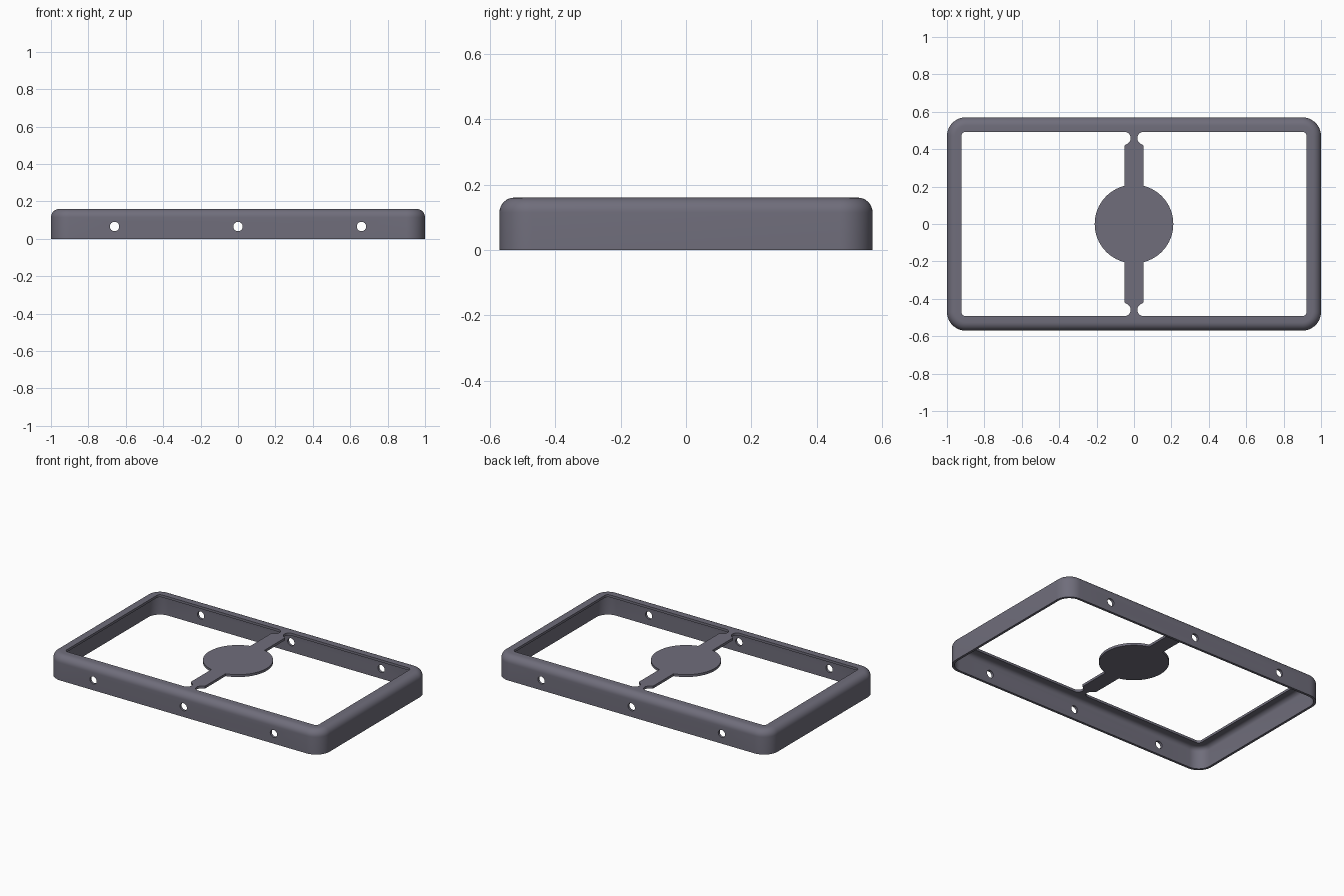
import bpy, bmesh, math

cube = bpy.data.objects.get("Cube")
if cube:
    bpy.data.objects.remove(cube, do_unlink=True)

HX, HY, H = 1.0, 0.57, 0.16      # half sizes and height
CORNER, FILLET, WALL = 0.1, 0.045, 0.016
LIP = 0.077                      # width of the top lip

grey = bpy.data.materials.new("slate grey")
COLOUR = (0.16, 0.154, 0.198, 1)
grey.diffuse_color = COLOUR
grey.use_nodes = True
grey.node_tree.nodes["Principled BSDF"].inputs["Base Color"].default_value = COLOUR


def finish(bm, name):
    bmesh.ops.recalc_face_normals(bm, faces=bm.faces)
    mesh = bpy.data.meshes.new(name)
    bm.to_mesh(mesh)
    bm.free()
    mesh.materials.append(grey)
    obj = bpy.data.objects.new(name, mesh)
    bpy.context.collection.objects.link(obj)
    return obj


def smooth(obj):
    bpy.ops.object.select_all(action='DESELECT')
    obj.select_set(True)
    bpy.context.view_layer.objects.active = obj
    bpy.ops.object.shade_smooth_by_angle(angle=math.radians(30))


def arc(cx, cy, r, a0, a1, n):
    angles = [math.radians(a0 + (a1 - a0) * i / n) for i in range(n + 1)]
    return [(cx + r * math.cos(a), cy + r * math.sin(a)) for a in angles]


def rounded_rect(inset):
    r = CORNER - inset
    pts = []
    for k, (sx, sy) in enumerate([(1, 1), (-1, 1), (-1, -1), (1, -1)]):
        pts += arc(sx * (HX - CORNER), sy * (HY - CORNER), r, 90 * k, 90 * k + 90, 12)
    return pts


# Frame: an L-shaped rim section (inset, z) swept round the rounded rectangle
section = [(0, 0)]
section += [(FILLET - x, H - FILLET + z) for x, z in arc(0, 0, FILLET, 0, 90, 8)]
section += [(LIP, H), (LIP, H - WALL)]
section += [(FILLET - x, H - FILLET + z) for x, z in arc(0, 0, FILLET - WALL, 90, 0, 6)]
section += [(WALL, 0)]

bm = bmesh.new()
rings = [[bm.verts.new((x, y, z)) for x, y in rounded_rect(i)] for i, z in section]
for a, b in zip(rings, rings[1:] + rings[:1]):
    n = len(a)
    for k in range(n):
        bm.faces.new((a[k], a[(k + 1) % n], b[(k + 1) % n], b[k]))
frame = finish(bm, "frame")

# Three screw holes through the front and back walls
bm = bmesh.new()
for x in (-0.66, 0, 0.66):
    ret = bmesh.ops.create_cone(bm, cap_ends=True, segments=32, radius1=0.025,
                                radius2=0.025, depth=1.4)
    for v in ret["verts"]:
        vx, vy, vz = v.co
        v.co = (vx + x, vz, vy + 0.066)
cutter = finish(bm, "hole_cutter")
cutter.hide_render = True
mod = frame.modifiers.new("holes", 'BOOLEAN')
mod.operation = 'DIFFERENCE'
mod.solver = 'EXACT'
mod.object = cutter
bpy.context.view_layer.objects.active = frame
bpy.ops.object.modifier_apply(modifier=mod.name)
bpy.data.objects.remove(cutter, do_unlink=True)
smooth(frame)

# Centre plate: disc with two arms that narrow to a notched neck at the lip
EDGE, R, ARM, NOTCH = HY - LIP, 0.21, 0.052, 0.034
a = math.degrees(math.asin(ARM / R))
quarter = arc(0, 0, R, 0, 90 - a, 24)
quarter += [(ARM, EDGE - 2 * NOTCH - 0.008)]
quarter += arc(ARM, EDGE - NOTCH, NOTCH, 250, 90, 16)
half = quarter + [(-x, y) for x, y in reversed(quarter)]
outline = half + [(-x, -y) for x, y in half[1:-1]]

bm = bmesh.new()
face = bm.faces.new([bm.verts.new((x, y, H - WALL)) for x, y in outline])
ext = bmesh.ops.extrude_face_region(bm, geom=[face])
top = [g for g in ext["geom"] if isinstance(g, bmesh.types.BMVert)]
bmesh.ops.translate(bm, verts=top, vec=(0, 0, WALL))
smooth(finish(bm, "centre_plate"))
